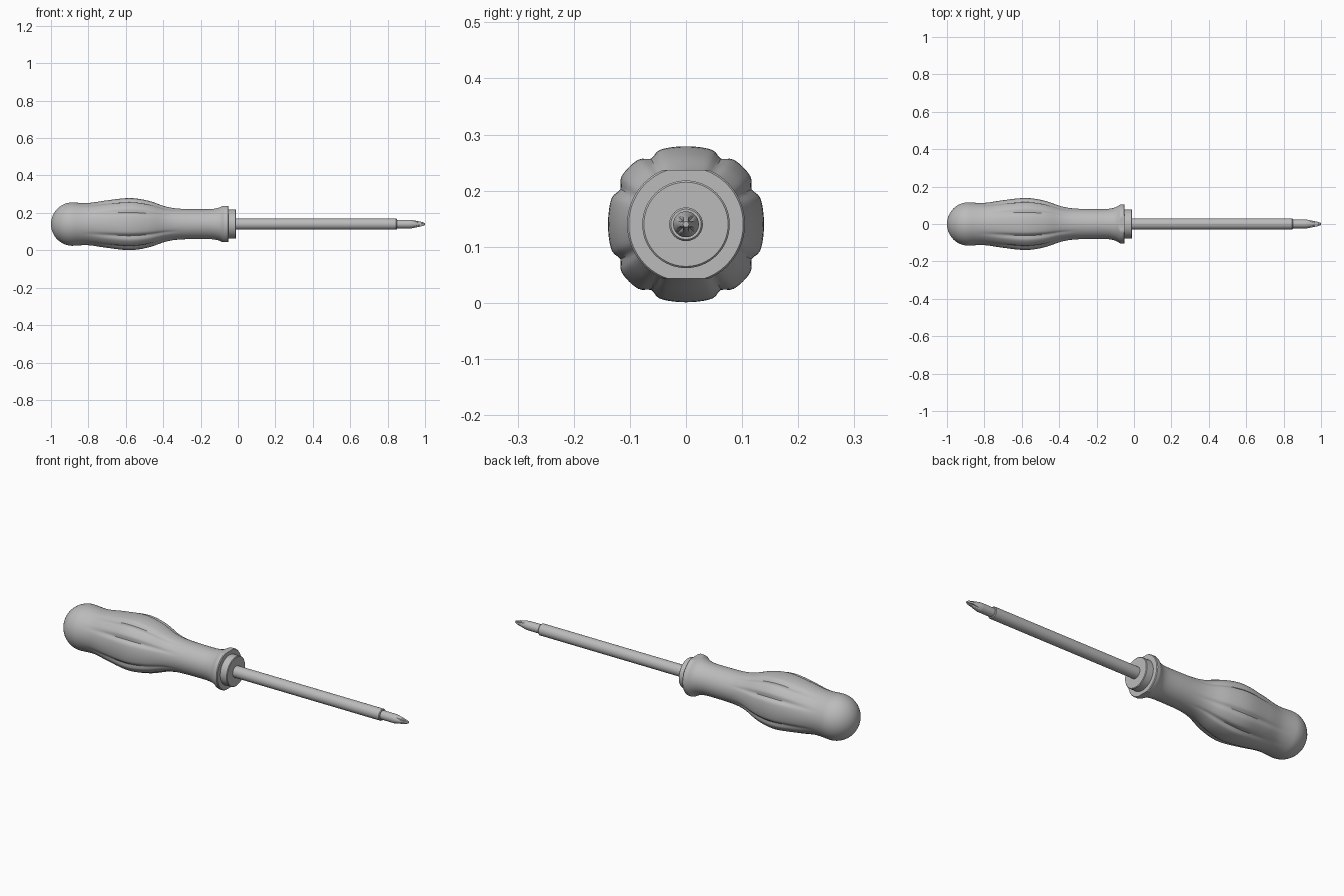
import bpy, bmesh, math

cube = bpy.data.objects.get("Cube")
if cube:
    bpy.data.objects.remove(cube, do_unlink=True)

AXIS_Z = 0.14

grey = bpy.data.materials.new("plain grey")
grey.use_nodes = True
grey.diffuse_color = (0.5, 0.5, 0.5, 1)
grey.node_tree.nodes["Principled BSDF"].inputs["Base Color"].default_value = grey.diffuse_color


def loft(name, stations, radius, sides=48, flat=None, angle=35):
    """Skin rings along x; radius(x, r, angle) shapes each ring."""
    bm = bmesh.new()
    rings = []
    for x, r in stations:
        ring = []
        for i in range(sides):
            a = 2 * math.pi * i / sides
            d = radius(x, r, a)
            z = d * math.sin(a)
            if flat:
                z = max(-flat, min(flat, z))
            ring.append(bm.verts.new((x, d * math.cos(a), AXIS_Z + z)))
        rings.append(ring)
    for p, q in zip(rings, rings[1:]):
        for i in range(sides):
            j = (i + 1) % sides
            bm.faces.new((p[i], p[j], q[j], q[i]))
    bm.faces.new(rings[0])
    bm.faces.new(rings[-1])
    bmesh.ops.recalc_face_normals(bm, faces=bm.faces)
    mesh = bpy.data.meshes.new(name)
    bm.to_mesh(mesh)
    bm.free()
    mesh.materials.append(grey)
    obj = bpy.data.objects.new(name, mesh)
    bpy.context.collection.objects.link(obj)
    bpy.ops.object.select_all(action='DESELECT')
    obj.select_set(True)
    bpy.context.view_layer.objects.active = obj
    bpy.ops.object.shade_smooth_by_angle(angle=math.radians(angle))
    return obj


def smooth_profile(pts, steps=6):
    """Catmull-Rom curve through the profile points."""
    ext = [pts[0]] + pts + [pts[-1]]
    out = []
    for p0, p1, p2, p3 in zip(ext, ext[1:], ext[2:], ext[3:]):
        for s in range(steps):
            t = s / steps
            out.append(tuple(
                0.5 * (2 * b + (c - a) * t + (2 * a - 5 * b + 4 * c - d) * t * t
                       + (3 * b - a - 3 * c + d) * t ** 3)
                for a, b, c, d in zip(p0, p1, p2, p3)))
    return out + [pts[-1]]


def round_section(x, r, a):
    return r


def off_axis(a):
    """Angle from the nearest of the four axis directions."""
    q = a % (math.pi / 2)
    return min(q, math.pi / 2 - q)


# Handle: domed end, swollen grip with eight grooves, neck and flared lip
def grip_section(x, r, a):
    t = (x + 0.86) / 0.58
    swell = math.sin(math.pi * t) ** 2 if 0 < t < 1 else 0
    lobe = 0.018 * (1 - math.cos(4 * a))
    groove = math.exp(-((math.degrees(off_axis(a)) - 28) / 5) ** 2)
    return r * (1 + swell * lobe) - 0.010 * swell * groove


dome = [(-0.885 - 0.115 * math.cos(t), 0.116 * math.sin(t))
        for t in (math.pi / 2 * (i + 0.2) / 12 for i in range(12))]
dome[0] = (-1.0, dome[0][1])
body = smooth_profile([(-0.885, 0.116), (-0.80, 0.113), (-0.70, 0.127),
                       (-0.58, 0.139), (-0.48, 0.125), (-0.39, 0.095),
                       (-0.32, 0.083), (-0.22, 0.080), (-0.14, 0.081),
                       (-0.10, 0.089), (-0.075, 0.103)])
lip = [(-0.068, 0.105), (-0.054, 0.105), (-0.05, 0.102)]
neck_start = [s for s in body if s[0] < -0.2]
loft("handle", dome + neck_start, grip_section, sides=128)
loft("handle_neck_and_lip", [s for s in body if s[0] > -0.235] + lip,
     round_section, sides=96, flat=0.097)

# Collar between the lip and the shaft
loft("collar", [(-0.06, 0.078), (-0.013, 0.078), (-0.01, 0.075)], round_section, sides=64)

# Shaft with a small chamfer at its front end
loft("shaft", [(-0.03, 0.030), (0.846, 0.030), (0.85, 0.027)], round_section)


# Cross-point bit: round shank narrowing to four wings
def cross_section(x, r, a):
    t = max(0, min(1, (x - 0.92) / 0.05))
    half_wing = 0.018 + (0.0055 - 0.018) * t
    return min(r, half_wing / max(math.sin(off_axis(a)), 0.001))


tip = [(0.83, 0.023), (0.915, 0.023)]
tip += [(0.925 + 0.01 * i, 0.023 - 0.0019 * i) for i in range(6)]
tip += [(0.99, 0.0095), (1.0, 0.005)]
loft("cross_bit", tip, cross_section, sides=64, angle=30)
